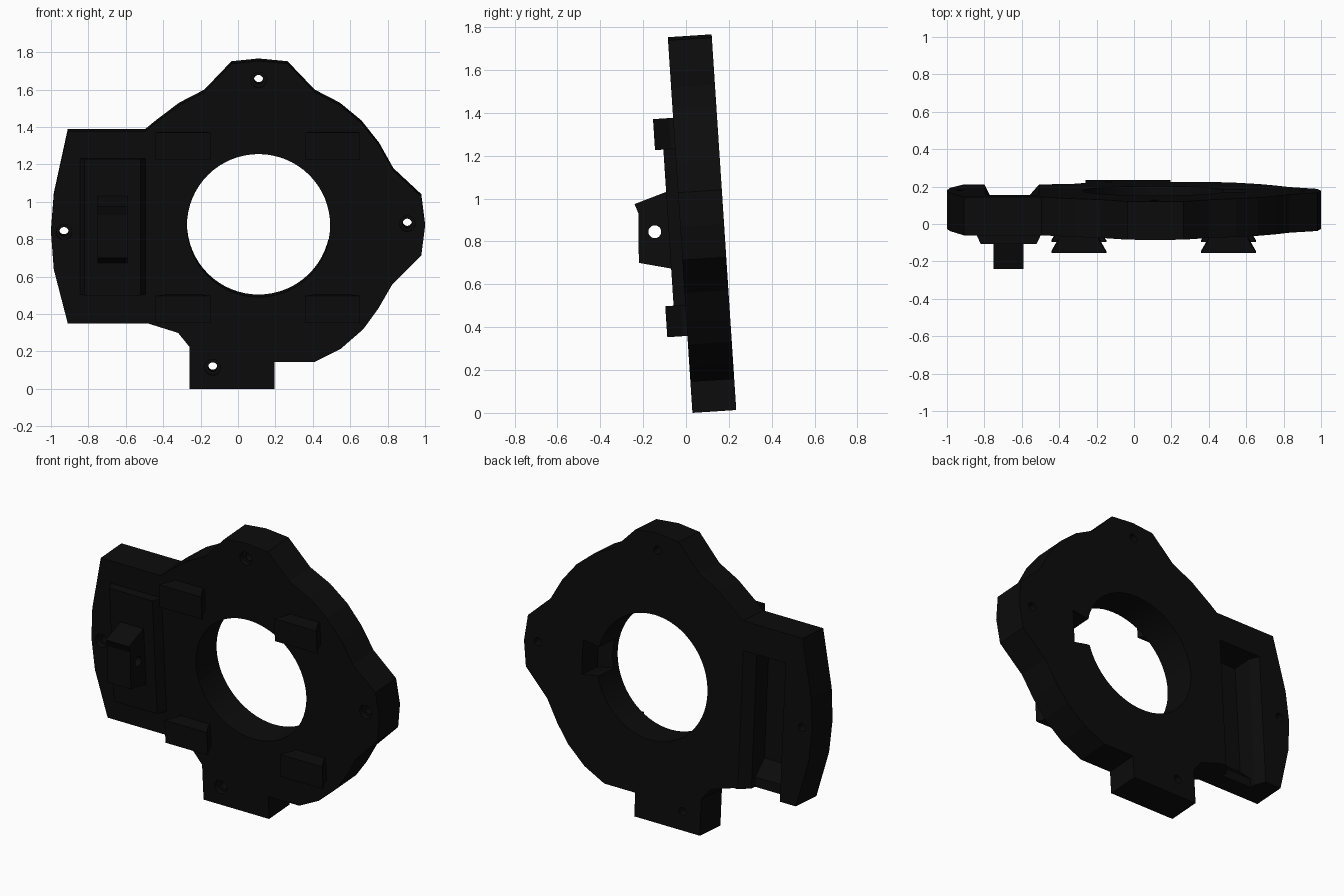
import bpy, bmesh, math
from mathutils import Matrix

cube = bpy.data.objects.get("Cube")
if cube:
    bpy.data.objects.remove(cube)

black = bpy.data.materials.new("matte_black")
black.use_nodes = True
colour = (0.0035, 0.0035, 0.0035, 1)
black.diffuse_color = colour
bsdf = black.node_tree.nodes["Principled BSDF"]
bsdf.inputs["Base Color"].default_value = colour
bsdf.inputs["Roughness"].default_value = 0.8

# The whole plate leans slightly: local y is depth, local z runs up the plate
LEAN = Matrix.Translation((0, 0.03, 0)) @ Matrix.Rotation(math.radians(3.75), 4, "X")
THICK = 0.205


def prism(name, points, axis, lo, hi):
    """Extrude a 2D profile along the given axis (0, 1 or 2)."""
    bm = bmesh.new()
    rings = []
    for level in (lo, hi):
        ring = []
        for p in points:
            co = list(p)
            co.insert(axis, level)
            ring.append(bm.verts.new(co))
        rings.append(ring)
        bm.faces.new(ring)
    a, b = rings
    for i in range(len(a)):
        j = (i + 1) % len(a)
        bm.faces.new((a[i], a[j], b[j], b[i]))
    bmesh.ops.recalc_face_normals(bm, faces=bm.faces)
    mesh = bpy.data.meshes.new(name)
    bm.to_mesh(mesh)
    bm.free()
    mesh.materials.append(black)
    obj = bpy.data.objects.new(name, mesh)
    obj.matrix_world = LEAN
    bpy.context.collection.objects.link(obj)
    return obj


def circle(cx, cy, r, n):
    step = 2 * math.pi / n
    return [(cx + r * math.cos(i * step), cy + r * math.sin(i * step)) for i in range(n)]


def cut(target, cutter):
    cutter.hide_render = True
    mod = target.modifiers.new("cut", "BOOLEAN")
    mod.operation = "DIFFERENCE"
    mod.solver = "EXACT"
    mod.object = cutter
    bpy.context.view_layer.objects.active = target
    bpy.ops.object.modifier_apply(modifier=mod.name)
    bpy.data.objects.remove(cutter)


# Main plate outline
outline = [
    (-0.26, 0), (0.195, 0), (0.195, 0.145), (0.41, 0.145), (0.55, 0.215),
    (0.67, 0.32), (0.75, 0.43), (0.825, 0.56), (0.98, 0.715), (1, 0.87),
    (0.98, 1.03), (0.83, 1.17), (0.755, 1.305), (0.66, 1.425), (0.545, 1.52),
    (0.41, 1.59), (0.265, 1.742), (0.11, 1.757), (-0.035, 1.742), (-0.18, 1.59),
    (-0.315, 1.52), (-0.44, 1.425), (-0.495, 1.38), (-0.91, 1.38), (-0.985, 1.035),
    (-1, 0.84), (-0.985, 0.64), (-0.91, 0.35), (-0.48, 0.35), (-0.32, 0.3), (-0.26, 0.225),
]
plate = prism("main_plate", outline, 1, 0, THICK)

# Raised front panel with bevelled sides
panel = prism("front_panel",
              [(-0.85, 0.01), (-0.82, -0.055), (-0.52, -0.055), (-0.49, 0.01)],
              2, 0.505, 1.235)

# Large central opening, with a flared notch in the rear of its rim
cut(plate, prism("opening_cutter", circle(0.11, 0.875, 0.383, 64), 1, -0.1, 0.4))
cut(plate, prism("notch_cutter",
                 [(0.4, 0.785), (0.5, 0.785), (0.595, 0.765), (0.595, 0.98), (0.5, 0.965), (0.4, 0.965)],
                 1, 0.05, 0.3))

# Screw holes with shallow counterbores on the front
for x, z in ((0.11, 1.655), (0.905, 0.885), (-0.93, 0.84), (-0.135, 0.115)):
    cut(plate, prism("screw_cutter", circle(x, z, 0.025, 20), 1, -0.1, 0.4))
    cut(plate, prism("counterbore_cutter", circle(x, z, 0.042, 20), 1, -0.1, 0.03))

# Rear pocket: bevelled mouth open at the bottom, deeper above a sloped step
cut(plate, prism("mouth_cutter",
                 [(-0.81, 0.225), (-0.77, 0.145), (-0.56, 0.145), (-0.49, 0.225)],
                 2, 0.2, 1.2))
cut(plate, prism("pocket_cutter",
                 [(0.3, 0.2), (0.11, 0.2), (0.11, 0.41), (0.025, 0.5), (0.025, 1.2), (0.3, 1.2)],
                 0, -0.77, -0.56))

# Front lug with a cross pin hole
lug = prism("front_lug",
            [(-0.04, 0.675), (-0.204, 0.715), (-0.19, 0.944), (-0.206, 0.99), (-0.058, 1.036), (-0.04, 1.036)],
            0, -0.75, -0.59)
cut(lug, prism("pin_cutter", circle(-0.12, 0.855, 0.03, 20), 0, -0.9, -0.4))

# Four dovetail blocks around the opening
for side, x in (("right", -0.295), ("left", 0.505)):
    for level, z in (("lower", 0.36), ("upper", 1.235)):
        prism(f"{level}_{side}_dovetail",
              [(x - 0.105, 0.01), (x - 0.105, -0.02), (x - 0.147, -0.094),
               (x + 0.147, -0.094), (x + 0.105, -0.02), (x + 0.105, 0.01)],
              2, z, z + 0.145)
